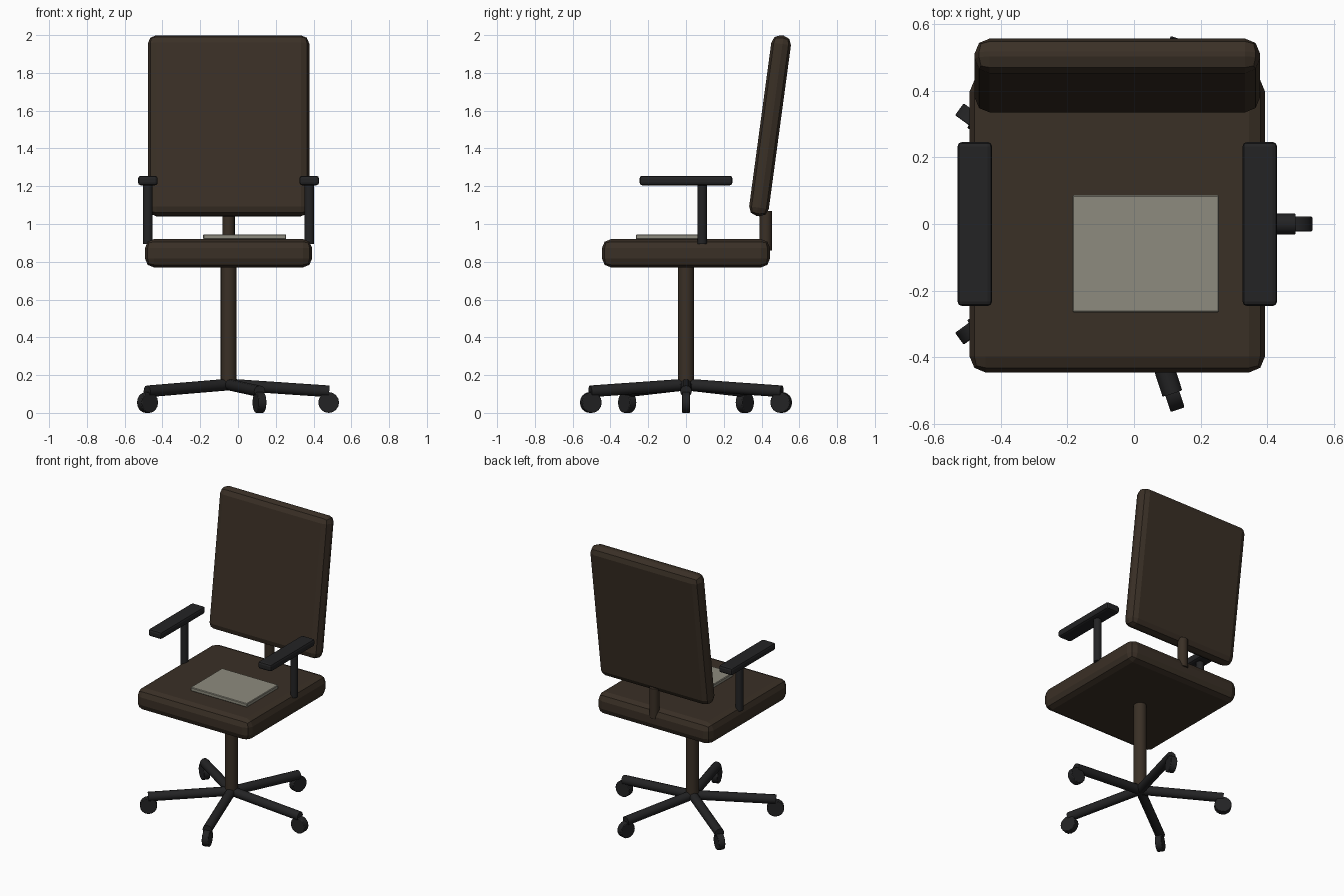
import bpy
from math import radians, cos, sin, pi
from mathutils import Vector

old = bpy.data.objects.get("Cube")
if old:
    bpy.data.objects.remove(old, do_unlink=True)


def material(name, rgb):
    m = bpy.data.materials.new(name)
    m.use_nodes = True
    m.diffuse_color = (*rgb, 1)
    m.node_tree.nodes["Principled BSDF"].inputs["Base Color"].default_value = (*rgb, 1)
    return m


BROWN = material("dark brown fabric", (0.042, 0.029, 0.019))
BLACK = material("black plastic", (0.017, 0.017, 0.018))
PAPER = material("grey paper", (0.27, 0.26, 0.21))


def finish(name, mat, bevel, segments):
    ob = bpy.context.object
    ob.name = name
    ob.data.materials.append(mat)
    if bevel:
        mod = ob.modifiers.new("Rounded edges", "BEVEL")
        mod.width = bevel
        mod.segments = segments
    return ob


def box(name, mat, centre, size, bevel, segments=2, tilt=0):
    bpy.ops.mesh.primitive_cube_add(size=1, location=centre, rotation=(tilt, 0, 0))
    bpy.context.object.scale = size
    bpy.ops.object.transform_apply(location=False, rotation=False, scale=True)
    return finish(name, mat, bevel, segments)


def rod(name, mat, start, end, radius, sides=16, bevel=0):
    a, b = Vector(start), Vector(end)
    bpy.ops.mesh.primitive_cylinder_add(vertices=sides, radius=radius,
                                        depth=(b - a).length, location=(a + b) / 2)
    ob = bpy.context.object
    ob.rotation_euler = (b - a).to_track_quat("Z", "Y").to_euler()
    bpy.ops.object.shade_smooth_by_angle(angle=radians(35))
    return finish(name, mat, bevel, 2)


CX = -0.05  # axis of the pillar

# Cushions
box("seat", BROWN, (CX, 0, 0.845), (0.885, 0.89, 0.15), 0.048)
box("backrest", BROWN, (CX, 0.445, 1.52), (0.855, 0.105, 0.965), 0.045, tilt=radians(-7.7))

# Pillar and backrest support
rod("pillar", BROWN, (CX, 0, 0.14), (CX, 0, 0.79), 0.042)
rod("backrest_support", BROWN, (CX, 0.423, 0.86), (CX, 0.423, 1.07), 0.033)

# Armrests
for side, label in ((1, "left"), (-1, "right")):
    x = CX + side * 0.427
    rod(label + "_arm_post", BLACK, (x, 0.086, 0.895), (x, 0.086, 1.22), 0.025)
    box(label + "_arm_pad", BLACK, (x, 0, 1.23), (0.104, 0.492, 0.05), 0.014)

# Five-spoke base with wheels
for i in range(5):
    a = 2 * pi * i / 5
    out = Vector((cos(a), sin(a), 0))
    across = Vector((-sin(a), cos(a), 0)) * 0.022
    hub = Vector((CX, 0, 0))
    rod(f"spoke_{i + 1}", BLACK, hub + Vector((0, 0, 0.15)),
        hub + out * 0.533 + Vector((0, 0, 0.114)), 0.031, sides=12)
    wheel = hub + out * 0.53 + Vector((0, 0, 0.055))
    rod(f"wheel_{i + 1}", BLACK, wheel - across, wheel + across, 0.055, bevel=0.004)

# Paper lying on the seat
box("paper_stack", PAPER, (0.035, -0.089, 0.932), (0.44, 0.352, 0.026), 0.004, 1)
